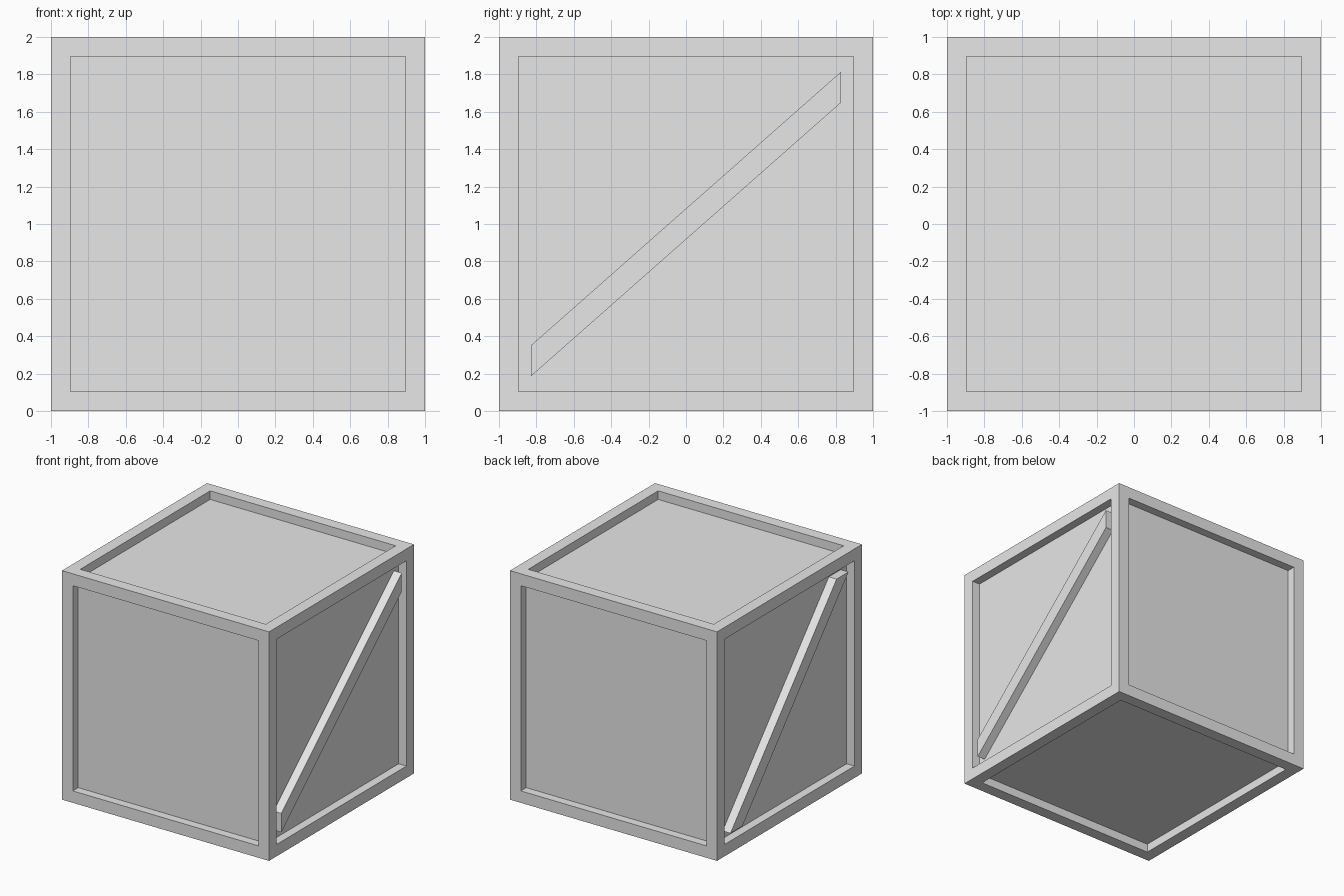
import bpy
import bmesh
from mathutils import Vector

cube = bpy.data.objects.get("Cube")
if cube:
    bpy.data.objects.remove(cube, do_unlink=True)

RIM, DEPTH = 0.147, 0.075

grey = bpy.data.materials.new("plain grey")
grey.use_nodes = True
grey.diffuse_color = (0.8, 0.8, 0.8, 1)
grey.node_tree.nodes["Principled BSDF"].inputs["Base Color"].default_value = (0.8, 0.8, 0.8, 1)


def add_object(name, bm):
    bmesh.ops.recalc_face_normals(bm, faces=bm.faces)
    mesh = bpy.data.meshes.new(name)
    bm.to_mesh(mesh)
    bm.free()
    mesh.materials.append(grey)
    obj = bpy.data.objects.new(name, mesh)
    bpy.context.collection.objects.link(obj)
    return obj


def brace(name, profile, x_inner, x_outer):
    """Extrude a (y, z) profile across the depth of a recess."""
    bm = bmesh.new()
    face = bm.faces.new([bm.verts.new((x_inner, y, z)) for y, z in profile])
    moved = bmesh.ops.extrude_face_region(bm, geom=[face], use_keep_orig=True)["geom"]
    verts = [v for v in moved if isinstance(v, bmesh.types.BMVert)]
    bmesh.ops.translate(bm, verts=verts, vec=Vector((x_outer - x_inner, 0, 0)))
    return add_object(name, bm)


# Crate body: a cube with a recessed panel in every side
bm = bmesh.new()
bmesh.ops.create_cube(bm, size=2)
bmesh.ops.translate(bm, verts=bm.verts, vec=(0, 0, 1))
panels = list(bm.faces)
bmesh.ops.inset_individual(bm, faces=panels, thickness=RIM)
bmesh.ops.inset_individual(bm, faces=panels, thickness=0, depth=-DEPTH)
add_object("crate_body", bm)

# Diagonal braces: upright ends on one side, level ends on the other
END, LOW, HIGH = 0.83, 0.65, 0.815
outline = [(-END, -HIGH), (END, LOW), (END, HIGH), (-END, -LOW)]
brace("left_brace", [(y, 1 + z) for y, z in outline], 1 - DEPTH, 1)
brace("right_brace", [(-z, 1 + y) for y, z in outline], DEPTH - 1, -1)
